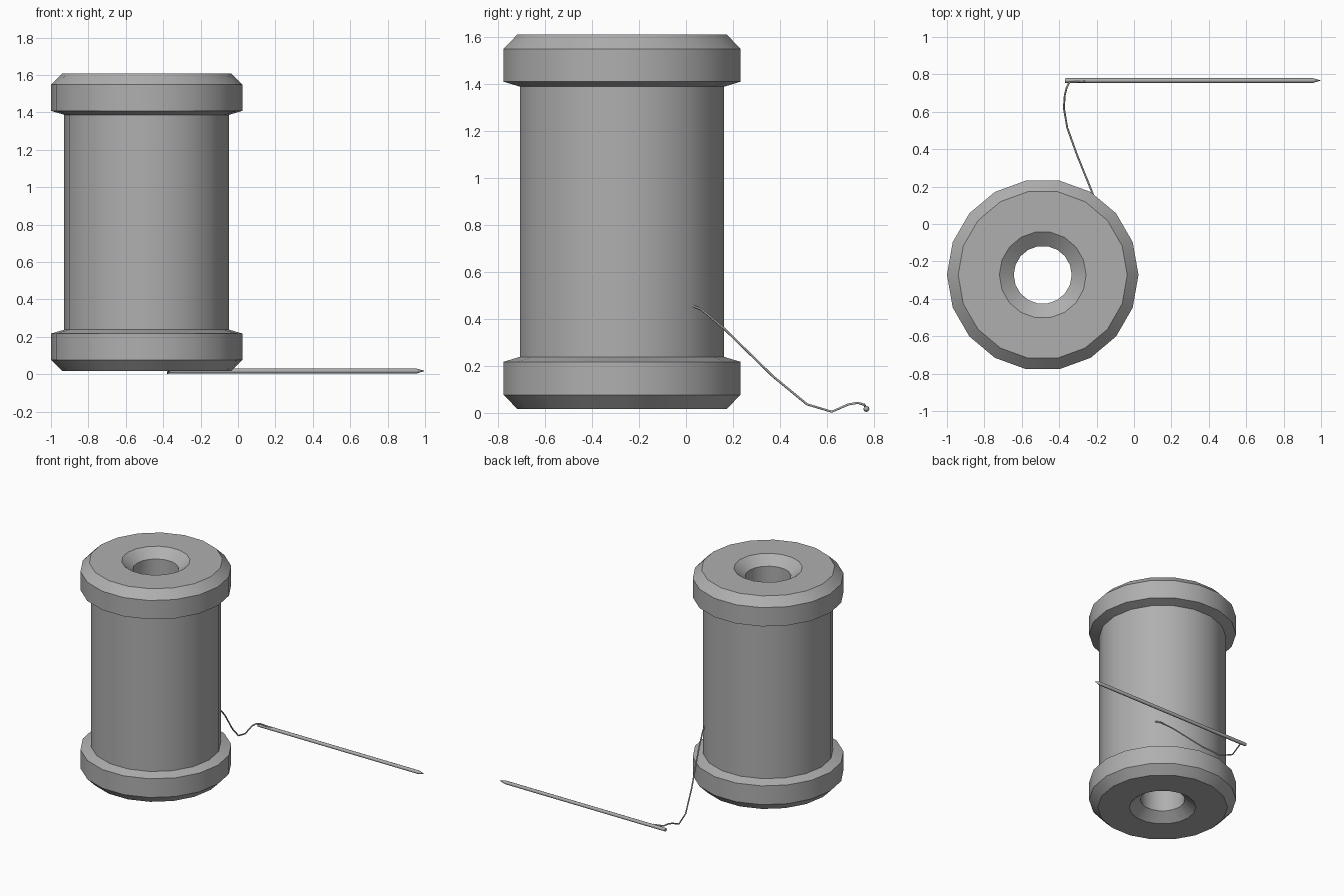
import bpy, bmesh, math
from mathutils import Matrix

if "Cube" in bpy.data.objects:
    bpy.data.objects.remove(bpy.data.objects["Cube"])

grey = bpy.data.materials.new("dark_grey")
grey.diffuse_color = (0.43, 0.43, 0.43, 1)
grey.use_nodes = True
grey.node_tree.nodes["Principled BSDF"].inputs["Base Color"].default_value = grey.diffuse_color


def lathe(name, profile, sides, matrix, closed=False):
    """Spin an (r, z) profile around z; r = 0 makes a pole."""
    bm = bmesh.new()
    rings = []
    for r, z in profile:
        if r == 0:
            rings.append([bm.verts.new((0, 0, z))] * sides)
        else:
            rings.append([bm.verts.new((r * math.cos(a), r * math.sin(a), z))
                          for a in (2 * math.pi * i / sides for i in range(sides))])
    pairs = list(zip(rings, rings[1:]))
    if closed:
        pairs.append((rings[-1], rings[0]))
    for lo, hi in pairs:
        for i in range(sides):
            j = (i + 1) % sides
            bm.faces.new(list(dict.fromkeys((lo[i], lo[j], hi[j], hi[i]))))
    bmesh.ops.recalc_face_normals(bm, faces=bm.faces)
    mesh = bpy.data.meshes.new(name)
    bm.to_mesh(mesh)
    bm.free()
    mesh.materials.append(grey)
    ob = bpy.data.objects.new(name, mesh)
    bpy.context.collection.objects.link(ob)
    ob.matrix_world = matrix
    return ob


def smooth(ob, degrees):
    bpy.ops.object.select_all(action='DESELECT')
    ob.select_set(True)
    bpy.context.view_layer.objects.active = ob
    bpy.ops.object.shade_smooth_by_angle(angle=math.radians(degrees))


# Spool: lower half profile mirrored to the top, with a countersunk through hole
height = 1.625
lower = [(0.155, 0.077), (0.232, 0.017), (0.452, 0.017), (0.512, 0.077),
         (0.512, 0.217), (0.441, 0.238)]
upper = [(r, height - z) for r, z in reversed(lower)]
spool = lathe("spool", lower + upper, 18,
              Matrix.Translation((-0.488, -0.272, 0)), closed=True)
smooth(spool, 25)

# Needle: thin rod lying along x with a sharp point
needle = lathe("needle",
               [(0, -0.37), (0.012, -0.37), (0.013, -0.34), (0.013, 0.955), (0, 1.0)],
               8, Matrix.Translation((0, 0.767, 0.017)) @ Matrix.Rotation(math.pi / 2, 4, 'Y'))
smooth(needle, 50)

# Loose thread from the winding to the needle's eye
path = [(-0.17, 0.015, 0.46), (-0.185, 0.065, 0.44), (-0.22, 0.16, 0.36),
        (-0.305, 0.37, 0.155), (-0.357, 0.515, 0.036), (-0.375, 0.62, 0.005),
        (-0.37, 0.69, 0.036), (-0.36, 0.73, 0.043), (-0.345, 0.757, 0.035),
        (-0.26, 0.763, 0.026)]
curve = bpy.data.curves.new("thread_path", 'CURVE')
curve.dimensions = '3D'
curve.bevel_depth = 0.005
curve.bevel_resolution = 1
curve.use_fill_caps = True
spline = curve.splines.new('POLY')
spline.points.add(len(path) - 1)
for point, co in zip(spline.points, path):
    point.co = (*co, 1)
curve.materials.append(grey)
thread = bpy.data.objects.new("loose_thread", curve)
bpy.context.collection.objects.link(thread)
